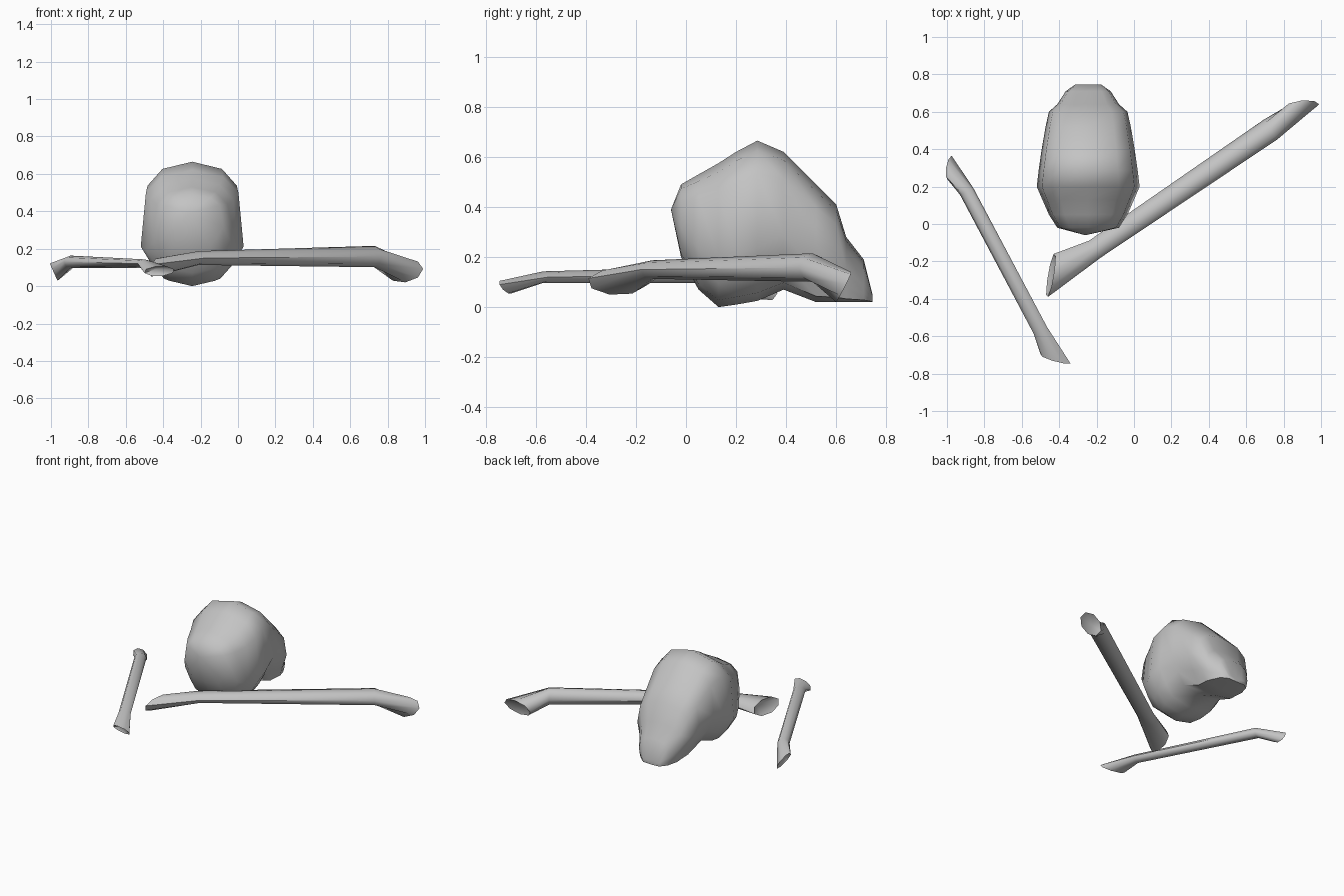
import bpy
import bmesh
import math
from mathutils import Vector

default_cube = bpy.data.objects.get("Cube")
if default_cube:
    bpy.data.objects.remove(default_cube, do_unlink=True)

# Single bone-grey material
bone_grey = bpy.data.materials.new("bone_grey")
bone_grey.use_nodes = True
colour = (0.55, 0.55, 0.55, 1)
bone_grey.diffuse_color = colour
bone_grey.node_tree.nodes["Principled BSDF"].inputs["Base Color"].default_value = colour


def loft(name, rings, start_cap, end_cap, smooth_angle):
    """Skin a list of equal-length rings and close each end on a cap point."""
    bm = bmesh.new()
    loops = [[bm.verts.new(point) for point in ring] for ring in rings]
    count = len(loops[0])
    for first, second in zip(loops, loops[1:]):
        for i in range(count):
            j = (i + 1) % count
            bm.faces.new((first[i], first[j], second[j], second[i]))
    for ring, cap in ((loops[0], start_cap), (loops[-1], end_cap)):
        tip = bm.verts.new(cap)
        for i in range(count):
            bm.faces.new((ring[i], tip, ring[(i + 1) % count]))
    bmesh.ops.recalc_face_normals(bm, faces=bm.faces)
    mesh = bpy.data.meshes.new(name)
    bm.to_mesh(mesh)
    bm.free()
    mesh.materials.append(bone_grey)
    part = bpy.data.objects.new(name, mesh)
    bpy.context.collection.objects.link(part)
    bpy.ops.object.select_all(action="DESELECT")
    part.select_set(True)
    bpy.context.view_layer.objects.active = part
    bpy.ops.object.shade_smooth_by_angle(angle=math.radians(smooth_angle))
    return part


# Skull: mirrored cross-sections from the back of the cranium to the snout
def skull_ring(y, bottom, top, half_width, widest, jaw):
    height = top - bottom
    middle = -0.245
    half = [(0.6, 0.94), (0.9, 0.8), (1, widest),
            ((1 + jaw) / 2, widest / 2), (jaw, 0.05)]
    outline = [(0, 1)] + half + [(0, 0)] + [(-u, v) for u, v in reversed(half)]
    return [Vector((middle + u * half_width, y, bottom + v * height))
            for u, v in outline]


skull_sections = [
    # y, bottom, top, half width, widest height, jaw width
    (-0.02, 0.2, 0.49, 0.165, 0.4, 0.6),
    (0.05, 0.07, 0.53, 0.21, 0.35, 0.6),
    (0.13, 0, 0.575, 0.245, 0.33, 0.5),
    (0.2, 0.01, 0.62, 0.275, 0.33, 0.55),
    (0.285, 0.025, 0.665, 0.265, 0.33, 0.6),
    (0.39, 0.07, 0.62, 0.25, 0.4, 0.6),
    (0.52, 0.02, 0.49, 0.228, 0.5, 0.6),
    (0.6, 0.02, 0.41, 0.21, 0.5, 0.65),
    (0.64, 0.02, 0.28, 0.165, 0.5, 0.8),
    (0.71, 0.02, 0.19, 0.12, 0.4, 0.9),
    (0.745, 0.02, 0.05, 0.07, 0.5, 0.9),
]
loft("skull", [skull_ring(*section) for section in skull_sections],
     (-0.26, -0.06, 0.39), (-0.25, 0.745, 0.03), 50)


# Bones: a straight shaft with a slanted, flared and hollowed end at each side
def oval(centre, side, up, sides=8):
    ring = []
    for i in range(sides):
        angle = math.tau * i / sides
        ring.append(Vector(centre) + Vector(side) * math.cos(angle)
                    + Vector(up) * math.sin(angle))
    return ring


def bone(name, start, end, start_size, end_size, start_flare, end_flare):
    start, end = Vector(start), Vector(end)
    right = (end - start).cross(Vector((0, 0, 1))).normalized()
    shaft = [oval(point, right * width, (0, 0, height))
             for point, (width, height) in ((start, start_size), (end, end_size))]
    rings = [oval(*start_flare)] + shaft + [oval(*end_flare)]
    start_hollow = Vector(start_flare[0]).lerp(start, 0.25)
    end_hollow = Vector(end_flare[0]).lerp(end, 0.25)
    loft(name, rings, start_hollow, end_hollow, 55)


bone("long_bone", (-0.21, -0.135, 0.15), (0.73, 0.505, 0.158),
     (0.055, 0.037), (0.064, 0.057),
     ((-0.445, -0.275, 0.1), (-0.015, -0.115, 0.015), (0.02, 0.03, 0.05)),
     ((0.895, 0.63, 0.08), (0.095, 0.01, 0.012), (0, 0.03, 0.06)))

bone("short_bone", (-0.895, 0.175, 0.13), (-0.5, -0.57, 0.12),
     (0.04, 0.033), (0.04, 0.023),
     ((-0.985, 0.3, 0.075), (-0.01, -0.065, 0.02), (-0.02, 0, 0.045)),
     ((-0.42, -0.72, 0.08), (-0.08, 0.025, -0.01), (-0.02, -0.01, 0.025)))
